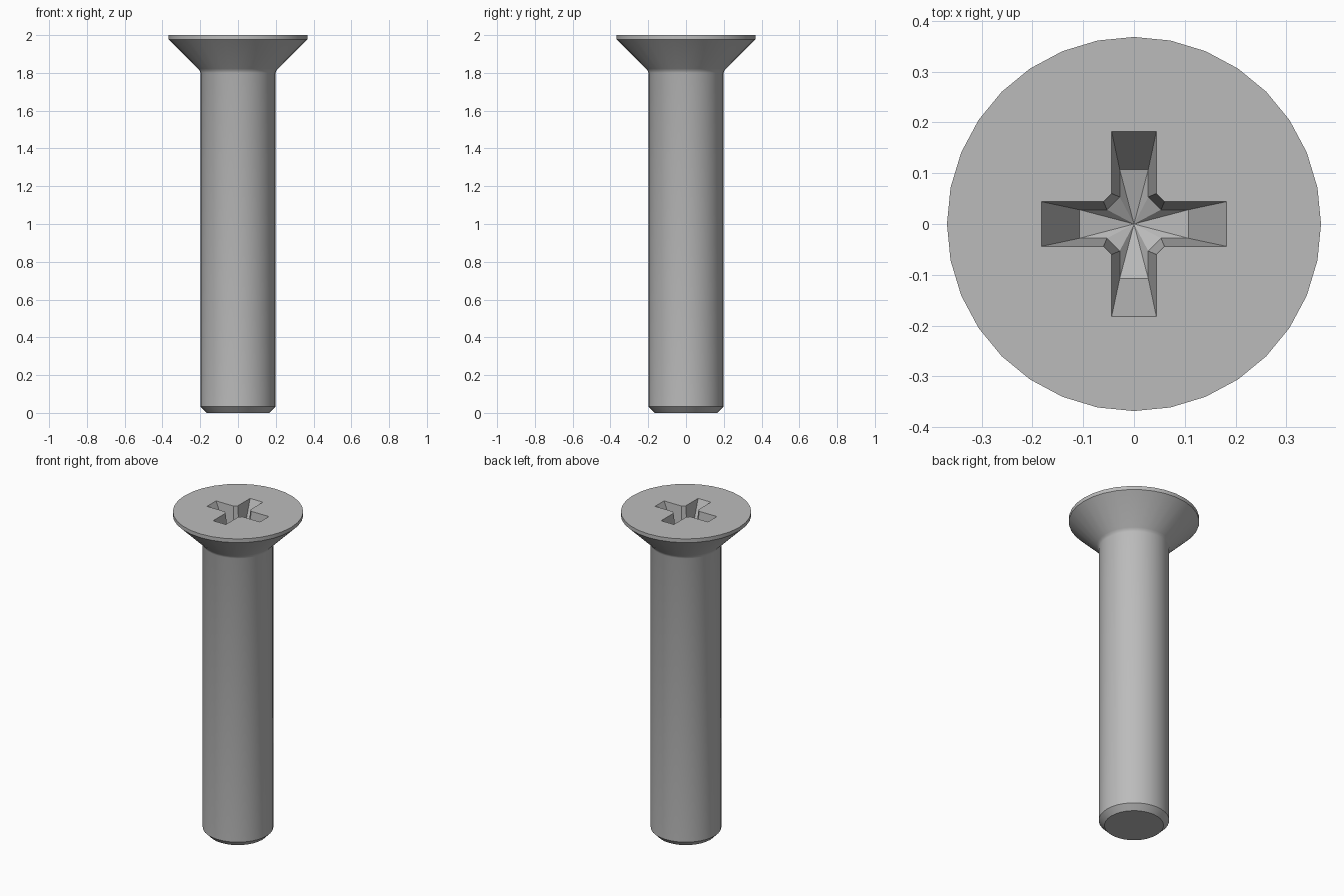
import bpy, bmesh
from math import sin, cos, tau, radians

cube = bpy.data.objects.get("Cube")
if cube:
    bpy.data.objects.remove(cube, do_unlink=True)

SIDES = 32
TOP = 2.0
RECESS_FLOOR = 1.85
RECESS_TIP = 1.82

steel = bpy.data.materials.new("grey_steel")
steel.use_nodes = True
colour = (0.5, 0.5, 0.5, 1)
steel.diffuse_color = colour
steel.node_tree.nodes["Principled BSDF"].inputs["Base Color"].default_value = colour

bm = bmesh.new()


def ring(points, z):
    return [bm.verts.new((x, y, z)) for x, y in points]


def circle(radius):
    return [(radius * cos(tau * i / SIDES), radius * sin(tau * i / SIDES))
            for i in range(SIDES)]


def cross(length, width, corner):
    """Outline of a four-armed slot with chamfered inner corners."""
    arm = [(corner, -width), (length, -width), (length, width), (corner, width)]
    points = []
    for _ in range(4):
        points += arm
        arm = [(-y, x) for x, y in arm]
    return points


def pairs(loop):
    return zip(loop, loop[1:] + loop[:1])


def bridge(lower, upper):
    for (a, b), (c, d) in zip(pairs(lower), pairs(upper)):
        bm.faces.new((a, b, d, c))


# Shaft with chamfered tip, small neck fillet and countersunk head
profile = [(0.167, 0), (0.199, 0.033), (0.199, 1.80), (0.203, 1.812),
           (0.211, 1.822), (0.368, 1.977), (0.368, TOP)]
rings = [ring(circle(r), z) for r, z in profile]
bm.faces.new(rings[0][::-1])
for lower, upper in zip(rings, rings[1:]):
    bridge(lower, upper)

# Tapered cross recess with a shallow conical floor
rim = ring(cross(0.182, 0.044, 0.060), TOP)
floor = ring(cross(0.107, 0.028, 0.053), RECESS_FLOOR)
bridge(floor, rim)
tip = bm.verts.new((0, 0, RECESS_TIP))
for a, b in pairs(floor):
    bm.faces.new((a, b, tip))

# Flat top of the head around the recess
edges = [bm.edges.get(pair) for loop in (rings[-1], rim) for pair in pairs(loop)]
bmesh.ops.triangle_fill(bm, edges=edges, use_beauty=True, normal=(0, 0, 1))
bmesh.ops.recalc_face_normals(bm, faces=bm.faces[:])

mesh = bpy.data.meshes.new("countersunk_screw")
bm.to_mesh(mesh)
bm.free()
mesh.materials.append(steel)
screw = bpy.data.objects.new("countersunk_screw", mesh)
bpy.context.collection.objects.link(screw)

bpy.ops.object.select_all(action='DESELECT')
screw.select_set(True)
bpy.context.view_layer.objects.active = screw
bpy.ops.object.shade_smooth_by_angle(angle=radians(30))
